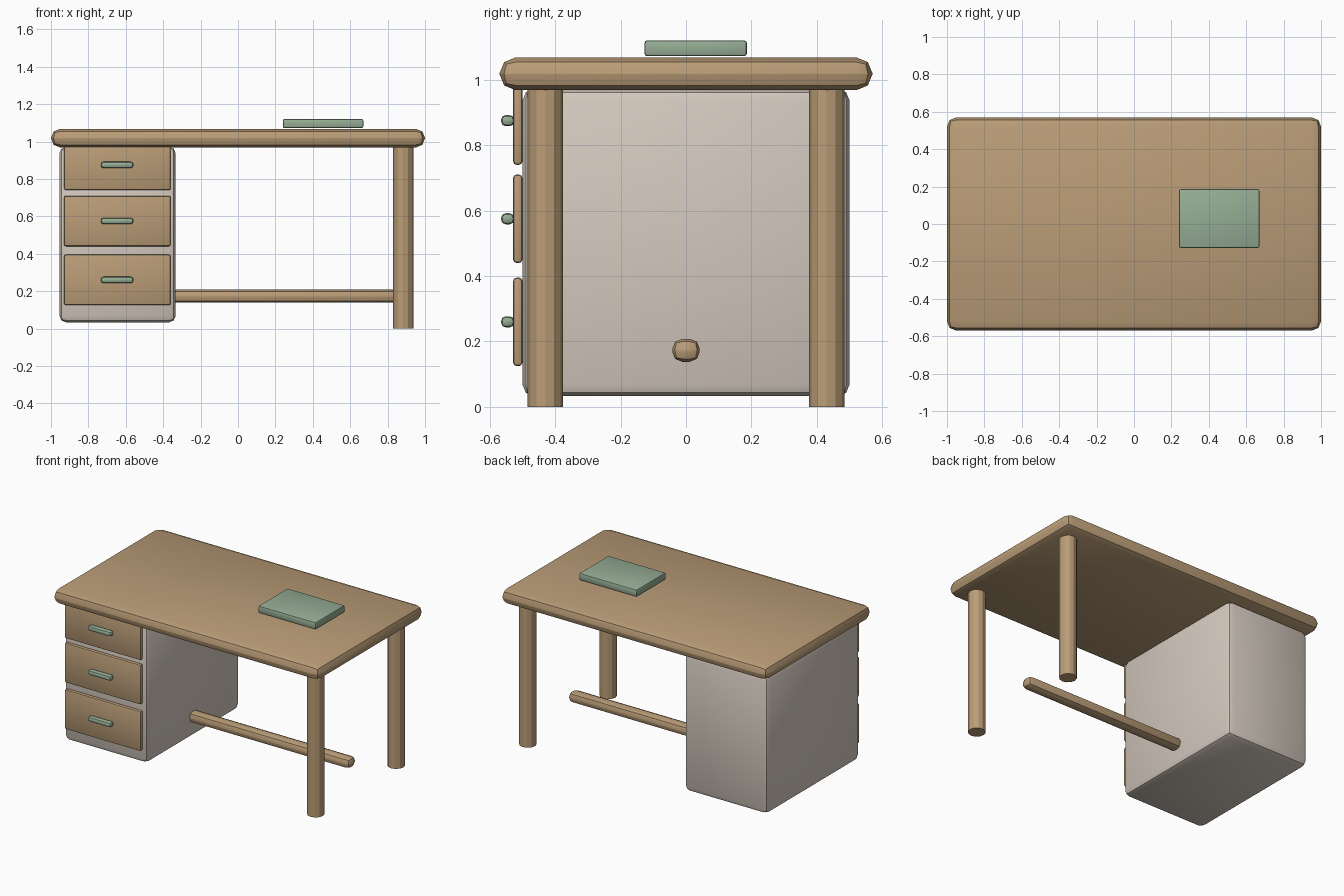
import bpy

cube = bpy.data.objects.get("Cube")
if cube:
    bpy.data.objects.remove(cube, do_unlink=True)


def material(name, rgb):
    mat = bpy.data.materials.new(name)
    mat.use_nodes = True
    colour = (*rgb, 1.0)
    mat.diffuse_color = colour
    mat.node_tree.nodes["Principled BSDF"].inputs["Base Color"].default_value = colour
    return mat


wood = material("light_wood", (0.49, 0.335, 0.185))
cream = material("warm_grey_paint", (0.66, 0.59, 0.52))
green = material("sage_green", (0.305, 0.42, 0.30))


def rounded_box(name, mat, x, y, z, bevel, segments=2):
    """Box spanning the given (low, high) ranges, with rounded edges."""
    spans = (x, y, z)
    bpy.ops.mesh.primitive_cube_add(size=1, location=[(a + b) / 2 for a, b in spans])
    obj = bpy.context.object
    obj.name = name
    obj.scale = [b - a for a, b in spans]
    bpy.ops.object.transform_apply(location=False, rotation=False, scale=True)
    mod = obj.modifiers.new("Rounded edges", "BEVEL")
    mod.width = bevel
    mod.segments = segments
    bpy.ops.object.modifier_apply(modifier=mod.name)
    bpy.ops.object.shade_smooth_by_angle()
    obj.data.materials.append(mat)
    return obj


# Top and drawer cabinet
rounded_box("tabletop", wood, (-1, 1), (-0.57, 0.57), (0.968, 1.068), 0.049)
rounded_box("cabinet", cream, (-0.955, -0.333), (-0.5, 0.5), (0.033, 0.972), 0.036)

# Drawer fronts, each with a pull
for label, mid in (("lower", 0.26), ("middle", 0.575), ("upper", 0.875)):
    rounded_box(label + "_drawer", wood, (-0.93, -0.36), (-0.528, -0.5),
                (mid - 0.135, mid + 0.135), 0.01)
    rounded_box(label + "_handle", green, (-0.733, -0.56), (-0.565, -0.525),
                (mid - 0.017, mid + 0.017), 0.014)

# Legs
for label, y in (("front_leg", -0.43), ("back_leg", 0.43)):
    bpy.ops.mesh.primitive_cylinder_add(vertices=12, radius=0.054, depth=0.98,
                                        location=(0.883, y, 0.49))
    leg = bpy.context.object
    leg.name = label
    leg.data.materials.append(wood)

# Low rail and the book on top
rounded_box("stretcher", wood, (-0.36, 0.86), (-0.042, 0.042), (0.138, 0.208), 0.03)
rounded_box("book", green, (0.24, 0.67), (-0.127, 0.186), (1.072, 1.12), 0.008)
